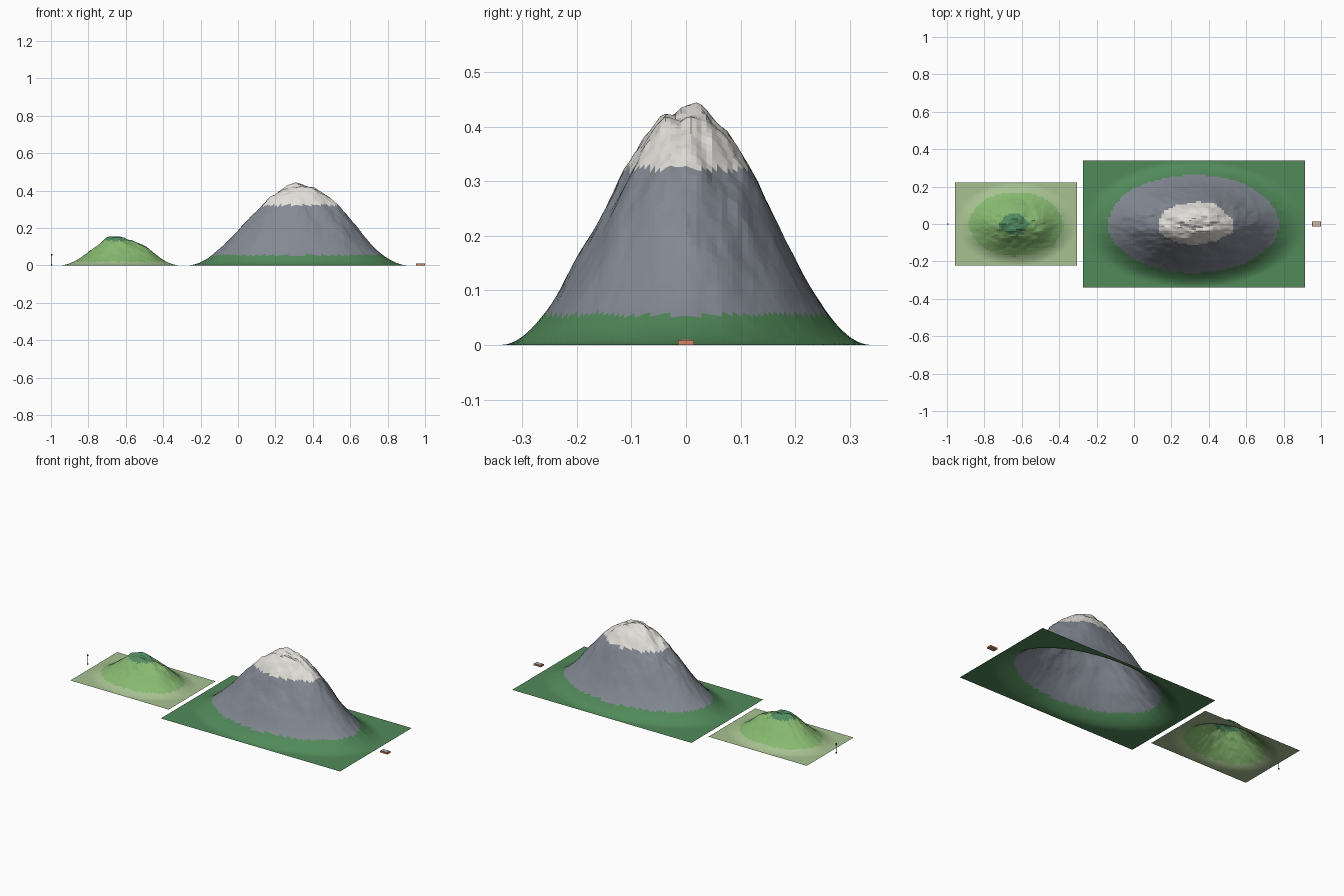
import bpy, bmesh, math
from mathutils import Vector, noise

if "Cube" in bpy.data.objects:
    bpy.data.objects.remove(bpy.data.objects["Cube"])


def material(name, r, g, b):
    """Flat colour given as sRGB 0-255, stored as linear."""
    m = bpy.data.materials.new(name)
    m.diffuse_color = [(c / 255) ** 2.2 for c in (r, g, b)] + [1]
    m.use_nodes = True
    m.node_tree.nodes["Principled BSDF"].inputs["Base Color"].default_value = m.diffuse_color
    return m


forest = material("forest green", 82, 136, 90)
rock = material("rock grey", 130, 136, 146)
snow = material("snow white", 226, 223, 217)
meadow = material("pale meadow", 166, 192, 144)
grass = material("grass green", 134, 184, 112)
trees = material("hilltop green", 84, 140, 98)
clay = material("clay orange", 206, 134, 96)
slab = material("slab grey", 196, 184, 174)
dark = material("dark post", 60, 66, 66)


def finish(bm, name, mats):
    me = bpy.data.meshes.new(name)
    bm.to_mesh(me)
    bm.free()
    for m in mats:
        me.materials.append(m)
    ob = bpy.data.objects.new(name, me)
    bpy.context.collection.objects.link(ob)
    return ob


def terrain(name, cx, hx, hy, height, bumps, seed, levels, mats, nx, ny):
    """Open sheet raised by a cosine bell with rugged flanks, coloured by height."""
    bm = bmesh.new()
    bmesh.ops.create_grid(bm, x_segments=nx, y_segments=ny, size=1)
    top = 0
    for v in bm.verts:
        u = min(1, math.hypot(v.co.x, v.co.y))
        p = Vector((v.co.x * 3, v.co.y * 3, seed))
        rough = noise.noise(p) + 0.5 * noise.noise(p * 2.7) + 0.25 * noise.noise(p * 6)
        bell = 0.5 * (1 + math.cos(math.pi * u))
        v.co.z = bell * (1 + bumps * rough)
        top = max(top, v.co.z)
    for v in bm.verts:
        v.co = (cx + v.co.x * hx, v.co.y * hy, v.co.z * height / top)
    for f in bm.faces:
        z = f.calc_center_median().z
        f.material_index = sum(z > level for level in levels)
    return finish(bm, name, mats)


def box(name, x0, x1, hy, z0, z1, mat):
    bm = bmesh.new()
    bmesh.ops.create_cube(bm, size=1)
    for v in bm.verts:
        v.co = ((x0 + x1) / 2 + v.co.x * (x1 - x0), v.co.y * 2 * hy,
                (z0 + z1) / 2 + v.co.z * (z1 - z0))
    return finish(bm, name, [mat])


def cylinder(name, x, r, z0, z1, mat):
    bm = bmesh.new()
    bmesh.ops.create_cone(bm, cap_ends=True, segments=10, radius1=r, radius2=r, depth=z1 - z0)
    bmesh.ops.translate(bm, verts=bm.verts, vec=(x, 0, (z0 + z1) / 2))
    return finish(bm, name, [mat])


# Snow-capped mountain and grassy hill
terrain("mountain", 0.32, 0.594, 0.34, 0.444, 0.09, 4.3,
        (0.055, 0.322), (forest, rock, snow), 96, 72)
terrain("hill", -0.63, 0.326, 0.222, 0.156, 0.12, 9.1,
        (0.019, 0.131), (meadow, grass, trees), 64, 48)

# Thin marker post with foot and cap
cylinder("post", -0.996, 0.002, 0, 0.06, dark)
cylinder("post_foot", -0.996, 0.004, 0, 0.006, dark)
cylinder("post_cap", -0.996, 0.004, 0.052, 0.06, dark)

# Small clay block with a pale inset top plate
box("block", 0.952, 1.0, 0.0146, 0, 0.009, clay)
box("block_top", 0.957, 0.995, 0.011, 0.009, 0.0105, slab)
